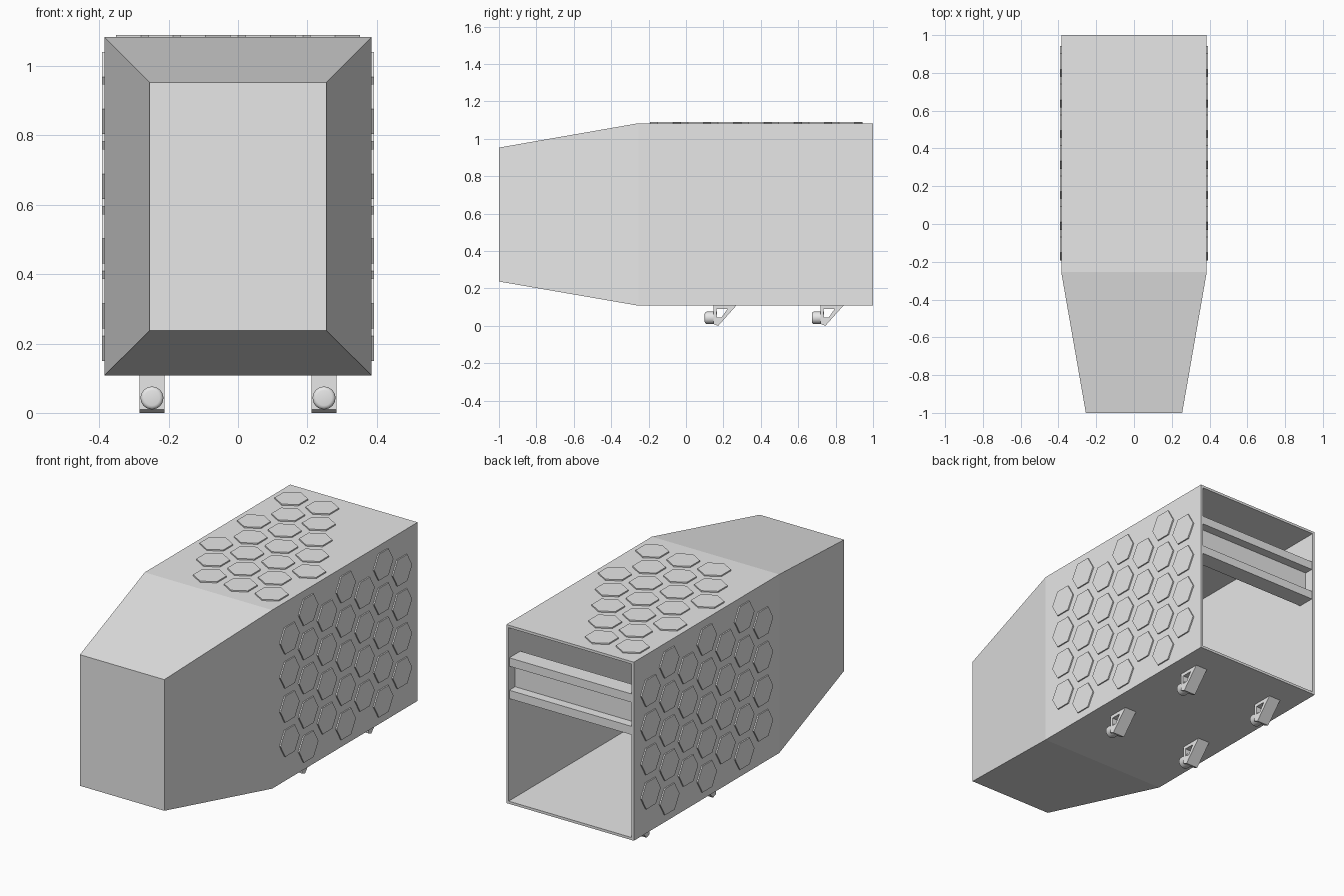
import bpy, bmesh, math
from mathutils import Matrix, Vector

cube = bpy.data.objects.get("Cube")
if cube:
    bpy.data.objects.remove(cube, do_unlink=True)

grey = bpy.data.materials.new("light_grey")
grey.use_nodes = True
grey.diffuse_color = (0.8, 0.8, 0.8, 1)
grey.node_tree.nodes["Principled BSDF"].inputs["Base Color"].default_value = (0.8, 0.8, 0.8, 1)


def finish(bm, name):
    bmesh.ops.recalc_face_normals(bm, faces=bm.faces)
    mesh = bpy.data.meshes.new(name)
    bm.to_mesh(mesh)
    bm.free()
    mesh.materials.append(grey)
    obj = bpy.data.objects.new(name, mesh)
    bpy.context.collection.objects.link(obj)
    return obj


def box(name, x, y, z):
    bm = bmesh.new()
    size = Vector((x[1] - x[0], y[1] - y[0], z[1] - z[0]))
    mid = Vector((x[0] + x[1], y[0] + y[1], z[0] + z[1])) / 2
    bmesh.ops.create_cube(bm, size=1, matrix=Matrix.Translation(mid) @ Matrix.Diagonal(size).to_4x4())
    return finish(bm, name)


# Hollow shell: closed tapered front, open back
HALF, LOW, HIGH = 0.385, 0.108, 1.083
bm = bmesh.new()
rings = []
for y, half, low, high in ((-1, 0.255, 0.237, 0.953), (-0.255, HALF, LOW, HIGH), (1, HALF, LOW, HIGH)):
    corners = ((-half, low), (half, low), (half, high), (-half, high))
    rings.append([bm.verts.new((x, y, z)) for x, z in corners])
bm.faces.new(rings[0])
for a, b in zip(rings, rings[1:]):
    for i in range(4):
        j = (i + 1) % 4
        bm.faces.new((a[i], a[j], b[j], b[i]))
shell = finish(bm, "shell")
wall = shell.modifiers.new("wall", "SOLIDIFY")
wall.thickness = 0.014
wall.offset = -1
wall.use_even_offset = True

# Channel-shaped crossbar in the open back
inner = (-HALF + 0.01, HALF - 0.01)
box("crossbar_upper_flange", inner, (0.9, 0.995), (0.857, 0.903))
box("crossbar_lower_flange", inner, (0.9, 0.995), (0.68, 0.726))
box("crossbar_web", inner, (0.9, 0.945), (0.726, 0.857))

# Raised hexagonal tiles
RADIUS, STEP, PITCH, FIRST, THICK = 0.083, 0.1617, 0.1867, -0.11, 0.008


def tiles(name, centres, place):
    bm = bmesh.new()
    for across, along in centres:
        rim = [(across + RADIUS * math.sin(k * math.pi / 3),
                along + RADIUS * math.cos(k * math.pi / 3)) for k in range(6)]
        bottom = [bm.verts.new(place(a, b, -0.002)) for a, b in rim]
        top = [bm.verts.new(place(a, b, THICK - 0.001)) for a, b in rim]
        bm.faces.new(bottom)
        bm.faces.new(top)
        for i in range(6):
            j = (i + 1) % 6
            bm.faces.new((bottom[i], bottom[j], top[j], top[i]))
    return finish(bm, name)


side_centres = []
for col in range(7):
    count = 4 + col % 2
    for row in range(count):
        side_centres.append((0.5955 + (row - (count - 1) / 2) * PITCH, FIRST + col * STEP))
for name, s in (("left_tiles", 1), ("right_tiles", -1)):
    tiles(name, side_centres, lambda a, b, h: (s * (HALF + h), b, a))

# Top tiles: first position (in pitches) and count for each column
top_columns = ((-0.5, 3), (-1, 3), (-1.5, 4), (-1, 3), (-1.5, 3), (-1, 2), (-1.5, 2))
top_centres = [((start + k) * PITCH, FIRST + col * STEP)
               for col, (start, count) in enumerate(top_columns) for k in range(count)]
tiles("top_tiles", top_centres, lambda a, b, h: (a, b, HIGH + h))

# Feet: open triangular bracket with a rounded peg
OUTER = ((0.147, 0.112), (0.272, 0.112), (0.172, 0.0), (0.147, 0.01))
INNER = ((0.163, 0.09), (0.222, 0.09), (0.19, 0.045), (0.163, 0.045))


def foot(name, x, shift):
    bm = bmesh.new()
    loops = [[[bm.verts.new((x + dx, y + shift, z)) for y, z in loop]
              for loop in (OUTER, INNER)] for dx in (-0.036, 0.036)]
    (o1, i1), (o2, i2) = loops
    for i in range(4):
        j = (i + 1) % 4
        for a, b in ((o1, i1), (o2, i2), (o1, o2), (i1, i2)):
            bm.faces.new((a[i], a[j], b[j], b[i]))
    finish(bm, name + "_bracket")

    bm = bmesh.new()
    turn = Matrix.Translation((x, shift + 0.133, 0.043)) @ Matrix.Rotation(math.pi / 2, 4, "X")
    bmesh.ops.create_cone(bm, cap_ends=True, segments=24, radius1=0.033, radius2=0.033,
                          depth=0.066, matrix=turn)
    front = min(bm.faces, key=lambda f: f.calc_center_median().y)
    bmesh.ops.bevel(bm, geom=list(front.edges), offset=0.011, segments=3, profile=0.5, affect="EDGES")
    peg = finish(bm, name + "_peg")
    bpy.ops.object.select_all(action="DESELECT")
    peg.select_set(True)
    bpy.context.view_layer.objects.active = peg
    bpy.ops.object.shade_smooth_by_angle(angle=math.radians(35))


for side, x in (("left", 0.248), ("right", -0.248)):
    for end, shift in (("front", 0), ("back", 0.573)):
        foot(f"{end}_{side}_foot", x, shift)
